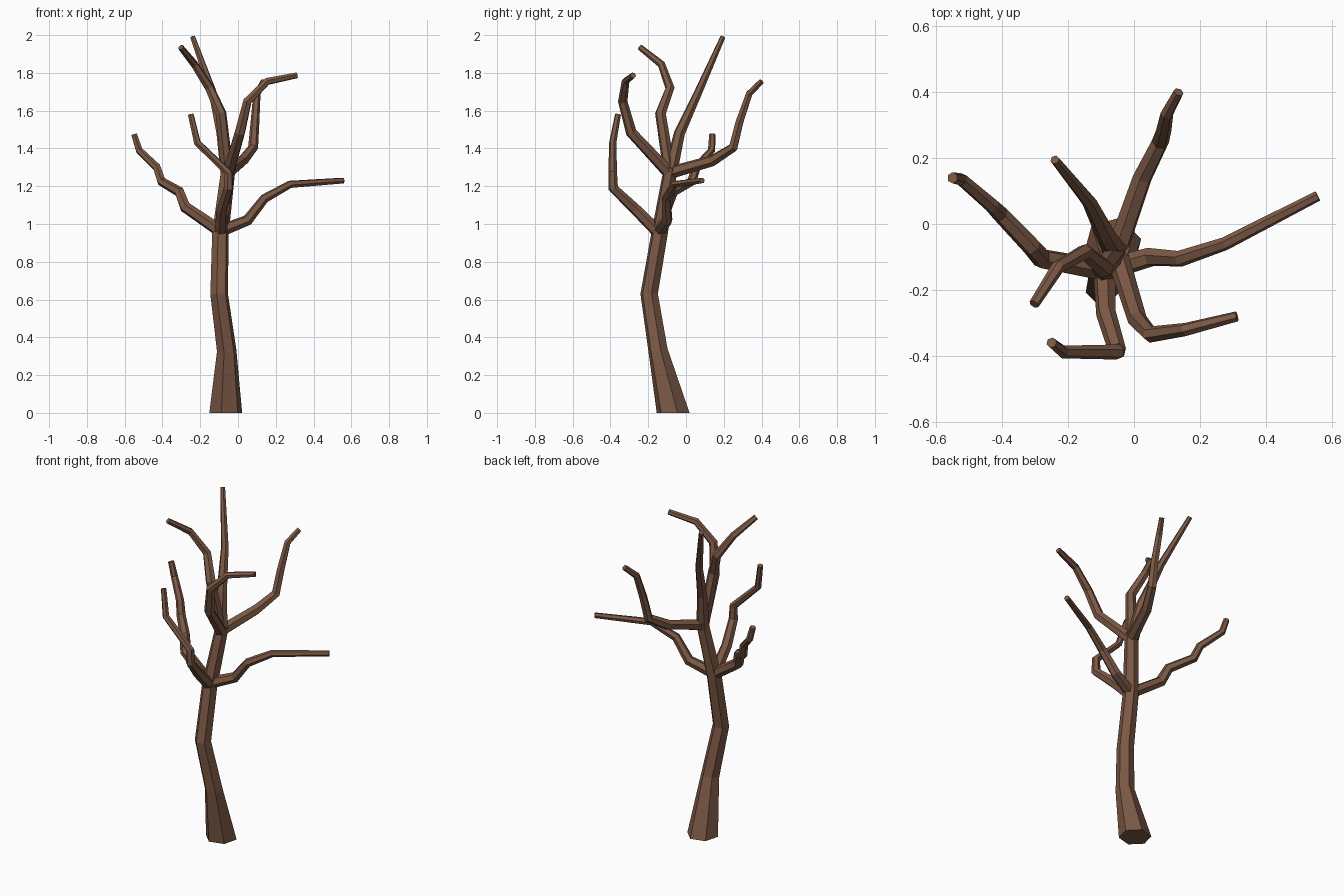
import bpy, bmesh, math
from mathutils import Vector

if "Cube" in bpy.data.objects:
    bpy.data.objects.remove(bpy.data.objects["Cube"])

bark = bpy.data.materials.new("brown bark")
bark.diffuse_color = (0.20, 0.10, 0.06, 1)
bark.use_nodes = True
bark.node_tree.nodes["Principled BSDF"].inputs["Base Color"].default_value = bark.diffuse_color


def limb(name, points, radii, sides=6, flat_base=False):
    """Faceted tapering tube through points, capped at both ends."""
    pts = [Vector(p) for p in points]
    n = len(pts)
    bm = bmesh.new()
    rings, side = [], None
    for i, p in enumerate(pts):
        a = (p - pts[i - 1]).normalized() if i else (pts[1] - p).normalized()
        b = (pts[i + 1] - p).normalized() if i < n - 1 else a
        t = (a + b).normalized()
        if flat_base and i == 0:
            t = Vector((0, 0, 1))
        if side is None:
            ref = Vector((1, 0, 0)) if abs(t.x) < 0.8 else Vector((0, 1, 0))
            side = ref
        side = (side - t * side.dot(t)).normalized()
        up = t.cross(side)
        ring = []
        for k in range(sides):
            ang = math.tau * k / sides + math.radians(15)
            ring.append(bm.verts.new(p + (side * math.cos(ang) + up * math.sin(ang)) * radii[i]))
        rings.append(ring)
    for lo, hi in zip(rings, rings[1:]):
        for k in range(sides):
            j = (k + 1) % sides
            bm.faces.new((lo[k], lo[j], hi[j], hi[k]))
    bm.faces.new(rings[0][::-1])
    bm.faces.new(rings[-1])
    me = bpy.data.meshes.new(name)
    bm.to_mesh(me)
    bm.free()
    me.materials.append(bark)
    ob = bpy.data.objects.new(name, me)
    bpy.context.collection.objects.link(ob)


def branch(name, points, r0=0.034, r1=0.016):
    n = len(points) - 1
    limb(name, points, [r0 + (r1 - r0) * i / n for i in range(n + 1)])


# Trunk, flared at the ground
limb("trunk",
     [(-.065, -.068, 0), (-.06, -.148, .33), (-.10, -.195, .63),
      (-.093, -.14, .95), (-.05, -.08, 1.30)],
     [.09, .053, .048, .045, .038], flat_base=True)

# Crown branches
branch("tall_branch", [(-.055, -.085, 1.26), (-.085, -.035, 1.48),
                       (-.135, .066, 1.70), (-.24, .195, 1.99)], .038, .014)
branch("upper_left_branch", [(-.055, -.085, 1.26), (-.09, -.135, 1.585), (-.15, -.085, 1.72),
                             (-.23, -.13, 1.845), (-.303, -.243, 1.935)])
branch("upper_right_branch", [(-.055, -.08, 1.26), (.01, -.29, 1.485), (.05, -.335, 1.65),
                              (.155, -.32, 1.755), (.312, -.28, 1.787)])
branch("back_branch", [(-.055, -.09, 1.27), (.025, .14, 1.335), (.08, .25, 1.405),
                       (.09, .283, 1.54), (.10, .335, 1.69), (.135, .40, 1.755)])

# Lower branches
branch("left_branch", [(-.09, -.14, .96), (-.28, -.105, 1.09), (-.31, -.07, 1.17),
                       (-.405, .03, 1.225), (-.43, .055, 1.30),
                       (-.523, .135, 1.39), (-.55, .14, 1.475)], .034, .017)
branch("right_branch", [(-.09, -.14, .965), (.05, -.10, 1.02), (.14, -.105, 1.135),
                        (.275, -.06, 1.21), (.557, .085, 1.23)])
branch("front_branch", [(-.09, -.15, .96), (-.085, -.27, 1.08), (-.05, -.385, 1.19),
                        (-.05, -.388, 1.27), (-.215, -.388, 1.43), (-.25, -.36, 1.58)])
